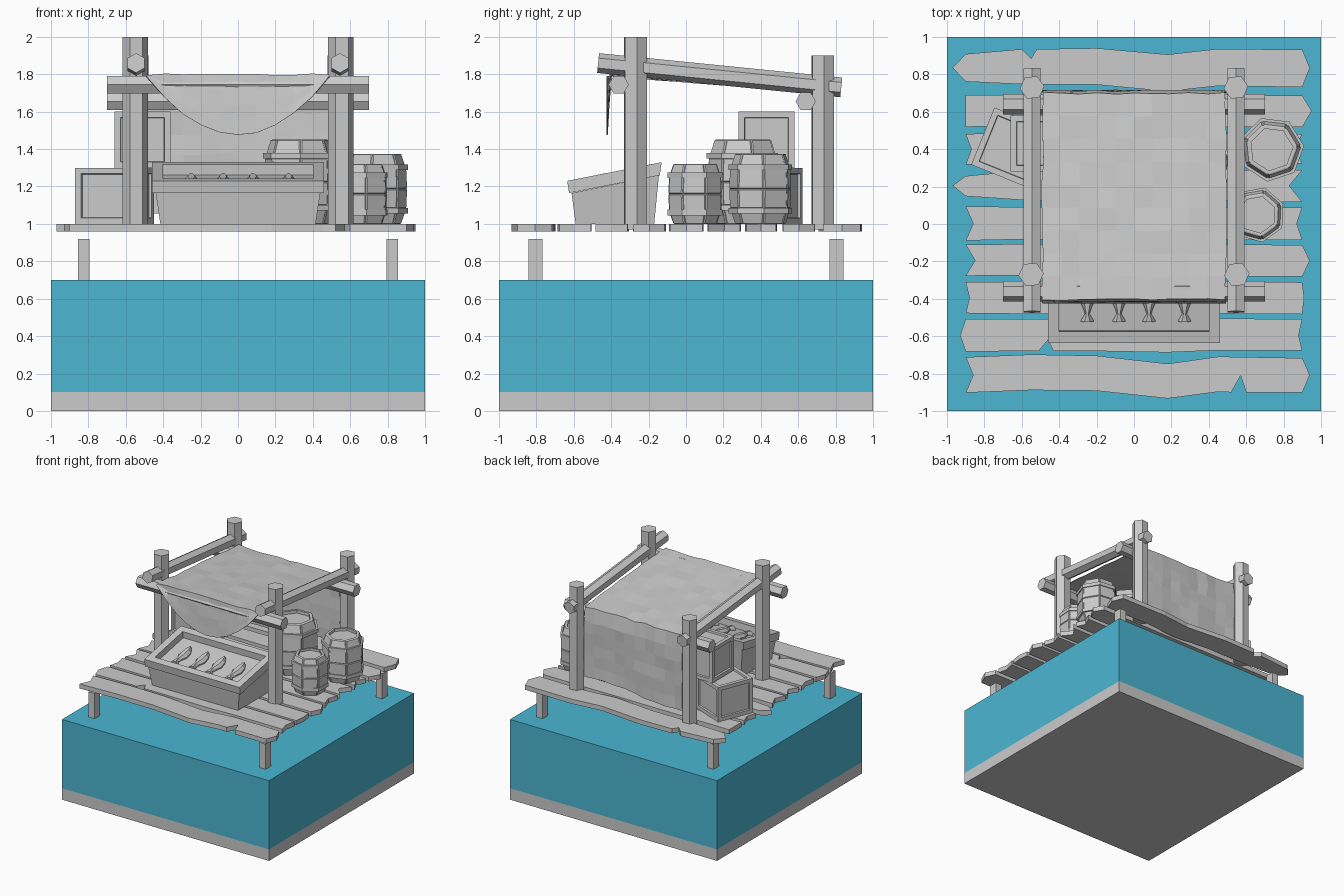
import bpy, bmesh, math, random
from mathutils import Vector, Matrix

if "Cube" in bpy.data.objects:
    bpy.data.objects.remove(bpy.data.objects["Cube"])

random.seed(4)

def finish(name, bm, mat=None):
    bmesh.ops.recalc_face_normals(bm, faces=bm.faces)
    me = bpy.data.meshes.new(name)
    bm.to_mesh(me)
    bm.free()
    ob = bpy.data.objects.new(name, me)
    bpy.context.collection.objects.link(ob)
    if mat:
        me.materials.append(mat)
    return ob

def box(name, lo, hi, mat=None):
    bm = bmesh.new()
    lo, hi = Vector(lo), Vector(hi)
    bmesh.ops.create_cube(bm, size=1, matrix=Matrix.Translation((lo + hi) / 2) @ Matrix.Diagonal((*(hi - lo), 1)))
    return finish(name, bm, mat)

def loft(bm, rings):
    """Closed solid through a list of point rings; returns the side faces."""
    vs = [[bm.verts.new(p) for p in r] for r in rings]
    n = len(vs[0])
    sides = [bm.faces.new((a[i], a[(i + 1) % n], b[(i + 1) % n], b[i]))
             for a, b in zip(vs, vs[1:]) for i in range(n)]
    bm.faces.new(vs[0][::-1])
    bm.faces.new(vs[-1])
    return sides

def pole(name, p, q, r, point_dir):
    """Hexagonal pole with one edge turned toward point_dir."""
    p, q = Vector(p), Vector(q)
    d = (q - p).normalized()
    e1 = Vector(point_dir)
    e1 = (e1 - d * e1.dot(d)).normalized()
    e2 = d.cross(e1)
    off = [r * (math.cos(k * math.pi / 3) * e1 + math.sin(k * math.pi / 3) * e2) for k in range(6)]
    bm = bmesh.new()
    loft(bm, [[p + o for o in off], [q + o for o in off]])
    return finish(name, bm)

# Sea bed, water and deck legs
blue = bpy.data.materials.new("water")
blue.diffuse_color = (0.07, 0.47, 0.65, 1)
blue.use_nodes = True
blue.node_tree.nodes["Principled BSDF"].inputs["Base Color"].default_value = blue.diffuse_color
box("sea_bed", (-1, -1, 0), (1, 1, 0.1))
box("water", (-1, -1, 0.1), (1, 1, 0.7), blue)
for sx in (-1, 1):
    for sy in (-1, 1):
        x, y = sx * 0.825, sy * 0.805
        box("deck_leg", (x - 0.03, y - 0.037, 0.1), (x + 0.03, y + 0.037, 0.92))

# Deck planks: y range, left/right end tip x, wave size, notch (x, depth, side)
planks = [(-0.90, -0.715, -0.86, 0.94, 0.03, (0.57, 0.09, -1)), (-0.68, -0.51, -0.93, 0.88, 0.01, (-0.46, 0.06, -1)),
          (-0.48, -0.31, -0.88, 0.91, 0.004, None), (-0.28, -0.11, -0.85, 0.94, 0.006, None),
          (-0.085, 0.09, -0.86, 0.87, 0.006, None), (0.12, 0.29, -0.97, 0.83, 0.006, None),
          (0.32, 0.48, -0.87, 0.86, 0.006, None), (0.52, 0.69, -0.90, 0.95, 0.006, None),
          (0.735, 0.935, -0.97, 0.94, 0.025, (-0.55, 0.05, 1))]
for y0, y1, xl, xr, amp, notch in planks:
    def edge(y, side):
        pts = [(x, y + amp * w + random.uniform(-0.004, 0.004))
               for x, w in ((-0.9, 0), (-0.55, 0.5), (-0.2, 0.3), (0.18, -1), (0.45, 0.2), (0.9, 0))]
        if notch and notch[2] == side:
            x, dep, _ = notch
            pts = [p for p in pts if abs(p[0] - x) > 0.05]
            pts += [(x - 0.05, y), (x, y - side * dep), (x + 0.03, y)]
        return sorted(pts)
    ym = (y0 + y1) / 2
    if xl < -0.95:
        y_in = 0.03
    else:
        y_in = 0
    low, top = edge(y0, -1), edge(y1, 1)
    low[0] = (low[0][0], low[0][1] + y_in)
    top[0] = (top[0][0], top[0][1] - y_in)
    outline = low + [(xr, ym)] + top[::-1] + [(xl, ym)]
    bm = bmesh.new()
    loft(bm, [[(x, y, 0.96) for x, y in outline], [(x, y, 1.0) for x, y in outline]])
    finish("deck_plank", bm)

# Canopy frame
for s in (-1, 1):
    pole("front_post", (s * 0.55, -0.27, 0.97), (s * 0.55, -0.27, 2.0), 0.068, (1, 0.1, 0))
    pole("back_post", (s * 0.545, 0.73, 0.97), (s * 0.545, 0.73, 1.9), 0.066, (1, 0.1, 0))
    pole("side_beam", (s * 0.545, -0.47, 1.86), (s * 0.545, 0.83, 1.73), 0.053, (0, 0, 1))
pole("front_beam", (-0.7, -0.36, 1.745), (0.7, -0.36, 1.745), 0.054, (0, 1, 0))
pole("back_beam", (-0.7, 0.64, 1.655), (0.7, 0.64, 1.655), 0.054, (0, 1, 0))

# Cloth: front valance, roof and back curtain in one sheet
bm = bmesh.new()
cols = 10
grid = []
for i in range(cols + 1):
    x = -0.49 + 0.98 * i / cols
    hem = 1.475 + 0.315 * (abs(x) / 0.49) ** 2
    foot = 1.08 + 0.03 * math.sin(5 * x)
    col = [(-0.425 + 0.005 * k, hem + (1.79 - hem) * k / 4) for k in range(4)]
    col += [(-0.405 + 1.105 * k / 9, 1.80 - 0.09 * k / 9) for k in range(10)]
    col += [(0.712, 1.69 + (foot - 1.69) * k / 6) for k in range(1, 7)]
    row = []
    for j, (y, z) in enumerate(col):
        n = 0.006 if j > 3 else 0.002
        row.append(bm.verts.new((x + random.uniform(-n, n), y + random.uniform(-n, n), z + random.uniform(-n, n))))
    grid.append(row)
for a, b in zip(grid, grid[1:]):
    for j in range(len(a) - 1):
        bm.faces.new((a[j], b[j], b[j + 1], a[j + 1]))
cloth = finish("canopy_cloth", bm)
cloth.modifiers.new("thickness", "SOLIDIFY").thickness = 0.006

# Sloping display bin with recessed tray
def rect(x, yf, zf, yb, zb):
    return [(-x, yf, zf), (x, yf, zf), (x, yb, zb), (-x, yb, zb)]
bm = bmesh.new()
loft(bm, [rect(0.415, -0.59, 1.0, -0.17, 1.0), rect(0.44, -0.612, 1.165, -0.145, 1.26)])
finish("display_bin", bm)
bm = bmesh.new()
loft(bm, [rect(0.46, -0.625, 1.165, -0.14, 1.26), rect(0.46, -0.635, 1.23, -0.13, 1.33),
          rect(0.40, -0.575, 1.242, -0.19, 1.318), rect(0.40, -0.57, 1.185, -0.185, 1.262)])
finish("display_rim", bm)

# Fish lying in the tray, tails to the front
half = [(0.035, -0.12), (0.012, -0.08), (0.02, -0.055), (0.042, 0.0), (0.034, 0.06), (0.008, 0.11)]
for x in (-0.25, -0.08, 0.08, 0.27):
    outline = half + [(-a, b) for a, b in half[::-1]]
    bm = bmesh.new()
    loft(bm, [[(a * s, b, z) for a, b in outline] for s, z in ((1, 0), (1, 0.012), (0.45, 0.034))])
    bm.transform(Matrix.Translation((x, -0.40, 1.218)) @ Matrix.Rotation(math.atan(0.2), 4, 'X'))
    finish("fish", bm)

# Seven-sided barrels with raised staves, recessed lid and two hoops
def ring(r, z, n=7):
    return [(r * math.cos(2 * math.pi * k / n), r * math.sin(2 * math.pi * k / n), z) for k in range(n)]

def barrel(x, y, r, h, turn):
    place = Matrix.Translation((x, y, 1.0)) @ Matrix.Rotation(turn, 4, 'Z')
    bm = bmesh.new()
    sides = loft(bm, [ring(r * f, h * z) for f, z in ((0.76, 0), (0.92, 0.22), (0.95, 0.5), (0.92, 0.78), (0.76, 1),
                                                     (0.66, 1), (0.66, 0.94))])
    bmesh.ops.recalc_face_normals(bm, faces=bm.faces)
    bmesh.ops.inset_individual(bm, faces=sides[:28], thickness=0.007, depth=0.006)
    bm.transform(place)
    finish("barrel", bm)
    for z in (0.19, 0.81):
        bm = bmesh.new()
        loft(bm, [ring(r, h * z - 0.015), ring(r, h * z + 0.015)])
        bm.transform(place)
        finish("barrel_hoop", bm)

barrel(0.735, 0.40, 0.175, 0.375, 0.1)
barrel(0.66, 0.05, 0.15, 0.32, 0.4)
barrel(0.33, 0.31, 0.20, 0.45, 0.25)

# Crates with recessed panels
def crate(name, x, y, z, sx, sy, sz, turn):
    bm = bmesh.new()
    bmesh.ops.create_cube(bm, size=1, matrix=Matrix.Diagonal((sx, sy, sz, 1)))
    bmesh.ops.inset_individual(bm, faces=bm.faces[:], thickness=0.045)
    inner = [f for f in bm.faces if max(abs(c) for c in f.normal) > 0.9 and
             f.calc_area() > 0.03]
    bmesh.ops.inset_individual(bm, faces=inner, thickness=0.004, depth=-0.015)
    bm.transform(Matrix.Translation((x, y, z)) @ Matrix.Rotation(turn, 4, 'Z'))
    finish(name, bm)

crate("lower_crate", -0.66, 0.41, 1.15, 0.32, 0.33, 0.30, math.radians(-22))
crate("upper_crate", -0.51, 0.43, 1.45, 0.30, 0.30, 0.30, 0)
